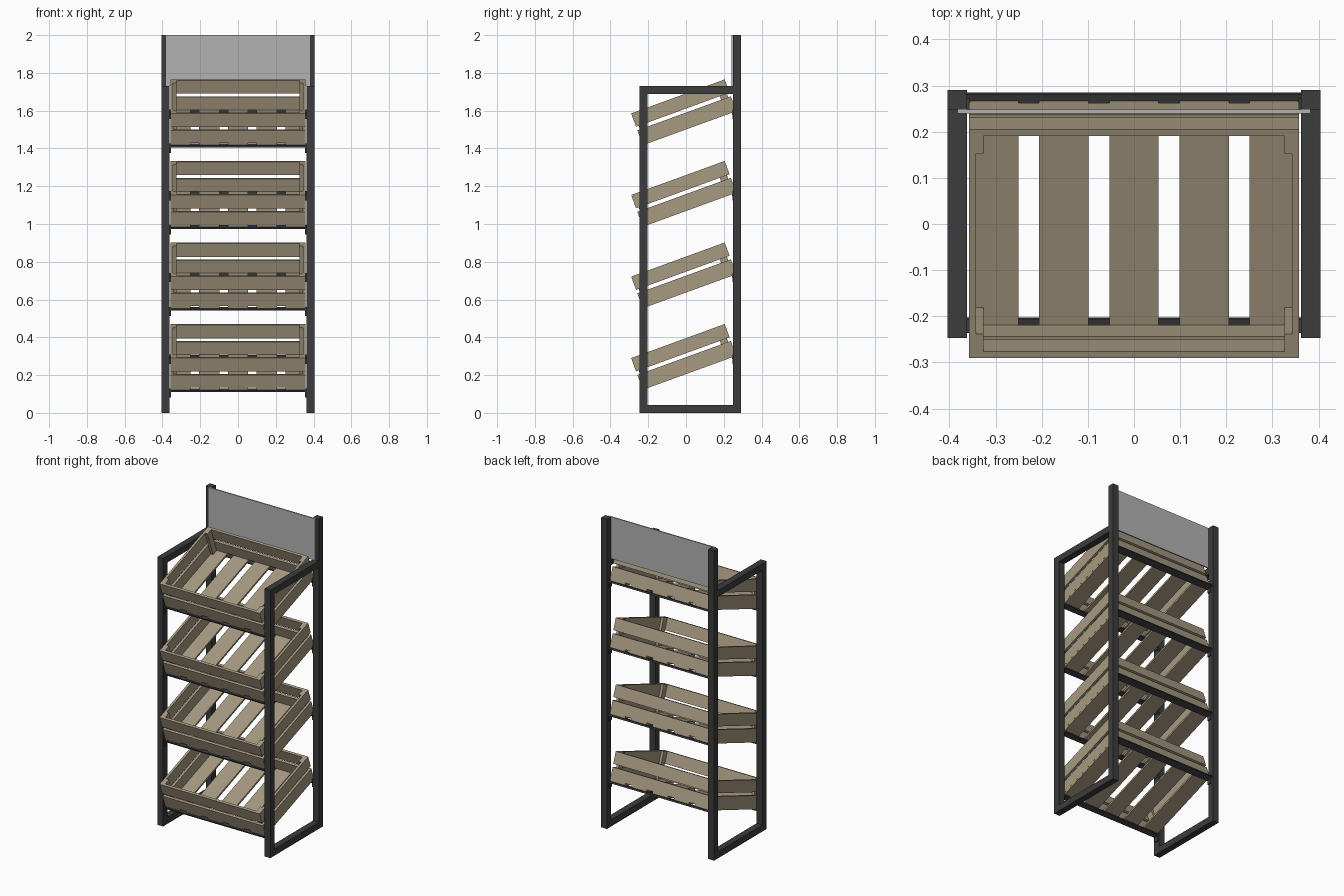
import bpy, bmesh, math
from mathutils import Matrix, Vector

if "Cube" in bpy.data.objects:
    bpy.data.objects.remove(bpy.data.objects["Cube"])


def material(name, rgb):
    m = bpy.data.materials.new(name)
    m.diffuse_color = (*rgb, 1)
    m.use_nodes = True
    m.node_tree.nodes["Principled BSDF"].inputs["Base Color"].default_value = m.diffuse_color
    return m


WOOD = material("wood", (0.38, 0.32, 0.22))
STEEL = material("dark_steel", (0.045, 0.045, 0.047))
PANEL = material("panel_grey", (0.45, 0.45, 0.45))


def mesh_of(name, boxes, mat):
    """Mesh made of boxes given as (x0, x1, y0, y1, z0, z1)."""
    bm = bmesh.new()
    for x0, x1, y0, y1, z0, z1 in boxes:
        mid = Vector((x0 + x1, y0 + y1, z0 + z1)) / 2
        size = Matrix.Diagonal((x1 - x0, y1 - y0, z1 - z0, 1))
        bmesh.ops.create_cube(bm, size=1, matrix=Matrix.Translation(mid) @ size)
    me = bpy.data.meshes.new(name)
    bm.to_mesh(me)
    bm.free()
    me.materials.append(mat)
    return me


def add(name, me, loc=(0, 0, 0), tilt=0):
    ob = bpy.data.objects.new(name, me)
    ob.location = loc
    ob.rotation_euler.x = tilt
    bpy.context.collection.objects.link(ob)
    return ob


# Side frames: posts and rails
F0, F1, B0, B1 = -0.247, -0.205, 0.248, 0.29
XI, XO, T, TOP = 0.362, 0.404, 0.042, 1.73
for side, s in (("left", -1), ("right", 1)):
    x0, x1 = sorted((s * XI, s * XO))
    for part, y0, y1, z0, z1 in (("front_post", F0, F1, 0, TOP),
                                 ("back_post", B0, B1, 0, 2.0),
                                 ("bottom_rail", F1, B0, 0, T),
                                 ("top_rail", F1, B0, TOP - T, TOP)):
        name = f"{side}_{part}"
        add(name, mesh_of(name, [(x0, x1, y0, y1, z0, z1)], STEEL))

# Header panel in front of the back posts
add("header_panel", mesh_of("header_panel", [(-0.383, 0.383, 0.24, 0.248, 1.73, 2.0)], PANEL))

# Crate, modelled level with its front bottom edge at the origin
W, L, H, B, S = 0.358, 0.527, 0.179, 0.015, 0.012
boxes = []
for z0, z1 in ((S, 0.084), (0.104, H)):
    boxes += [(-W, W, 0, B, z0, z1), (-W, W, L - B, L, z0, z1)]
    boxes += [(-W, -W + B, B, L - B, z0, z1), (W - B, W, B, L - B, z0, z1)]
# corner blocks
for x0 in (-W + B, W - B - 0.017):
    for y0 in (B, L - B - 0.04):
        boxes.append((x0, x0 + 0.017, y0, y0 + 0.04, S, H))
# floor slats
for i in range(-2, 3):
    boxes.append((i * 0.152 - 0.0535, i * 0.152 + 0.0535, 0, L, 0, S))
crate = mesh_of("crate", boxes, WOOD)

# Tilted support bars and their end brackets
front_bar = mesh_of("front_bar", [(-XI, XI, -0.008, 0.024, -0.01, 0)], STEEL)
back_bar = mesh_of("back_bar", [(-XI, XI, L - 0.026, L + 0.016, -0.01, 0)], STEEL)
brackets = []
for x0 in (-0.366, 0.356):
    brackets += [(x0, x0 + 0.01, -0.236, -0.209, -0.04, 0.008),
                 (x0, x0 + 0.01, 0.246, 0.272, 0.138, 0.188)]
bracket_mesh = mesh_of("brackets", brackets, STEEL)

TILT = math.radians(20)
for i in range(4):
    z = 0.122 + i * 0.4317
    loc = (0, -0.229, z)
    add(f"crate_{i + 1}", crate, loc, TILT)
    add(f"front_bar_{i + 1}", front_bar, loc, TILT)
    add(f"back_bar_{i + 1}", back_bar, loc, TILT)
    add(f"bar_brackets_{i + 1}", bracket_mesh, (0, 0, z))
